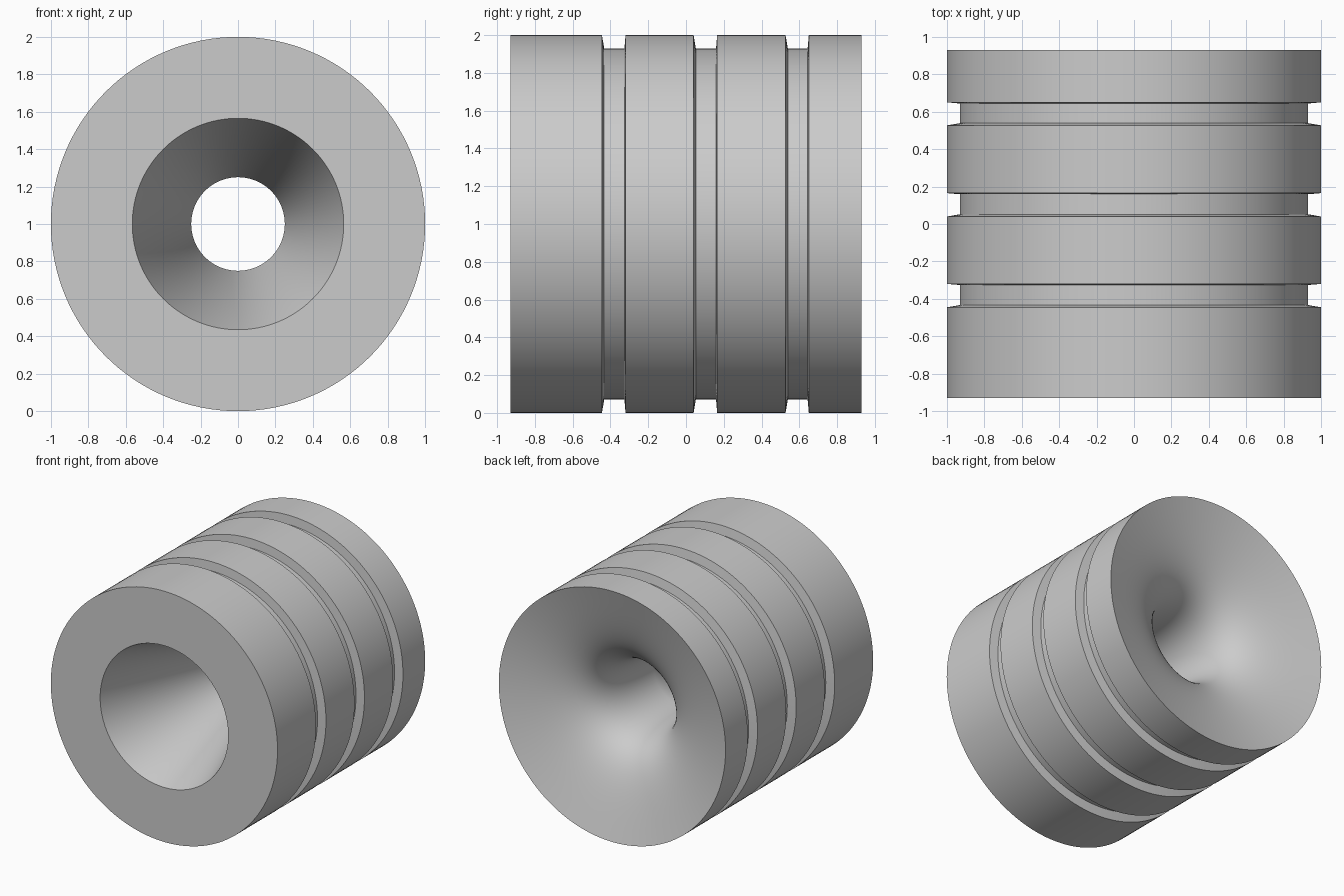
import bpy, math
from mathutils import Vector
from mathutils.geometry import interpolate_bezier

cube = bpy.data.objects.get("Cube")
if cube:
    bpy.data.objects.remove(cube)

SEGMENTS = 128
HALF = 0.93          # half the length of the body
THROAT_Y, THROAT_R = -0.02, 0.25
FLOOR_R, SLANT = 0.93, 0.012

# Plain grey metal
metal = bpy.data.materials.new("grey metal")
metal.use_nodes = True
grey = (0.6, 0.6, 0.6, 1)
metal.diffuse_color = grey
metal.node_tree.nodes["Principled BSDF"].inputs["Base Color"].default_value = grey

# Outer profile (y, radius): front mouth, front face, three ring grooves
profile = [(-HALF, 0.565), (-HALF, 1)]
for start, end in ((-0.445, -0.32), (0.04, 0.165), (0.527, 0.65)):
    profile += [(start, 1), (start + SLANT, FLOOR_R),
                (end - SLANT / 2, FLOOR_R), (end, 1)]

# Flared back mouth narrowing to the throat; the cone closes the loop
flare = interpolate_bezier(Vector((HALF, 1, 0)), Vector((HALF - 0.2, 0.35, 0)),
                           Vector((HALF - 0.2, THROAT_R, 0)),
                           Vector((THROAT_Y, THROAT_R, 0)), 32)
profile += [(p.x, p.y) for p in flare]

# Revolve the closed profile about the lengthwise axis
count = len(profile)
verts, faces = [], []
for i in range(SEGMENTS):
    a = math.tau * i / SEGMENTS
    verts += [(r * math.sin(a), y, 1 + r * math.cos(a)) for y, r in profile]
    here, there = i * count, (i + 1) % SEGMENTS * count
    for j in range(count):
        k = (j + 1) % count
        faces.append((here + j, here + k, there + k, there + j))

mesh = bpy.data.meshes.new("grooved_sleeve")
mesh.from_pydata(verts, [], faces)
mesh.materials.append(metal)
sleeve = bpy.data.objects.new("grooved_sleeve", mesh)
bpy.context.collection.objects.link(sleeve)

# Consistent outward normals, smooth curves with sharp rims
import bmesh
bm = bmesh.new()
bm.from_mesh(mesh)
bmesh.ops.recalc_face_normals(bm, faces=bm.faces)
bm.to_mesh(mesh)
bm.free()
bpy.ops.object.select_all(action="DESELECT")
sleeve.select_set(True)
bpy.context.view_layer.objects.active = sleeve
bpy.ops.object.shade_smooth_by_angle(angle=math.radians(30))
